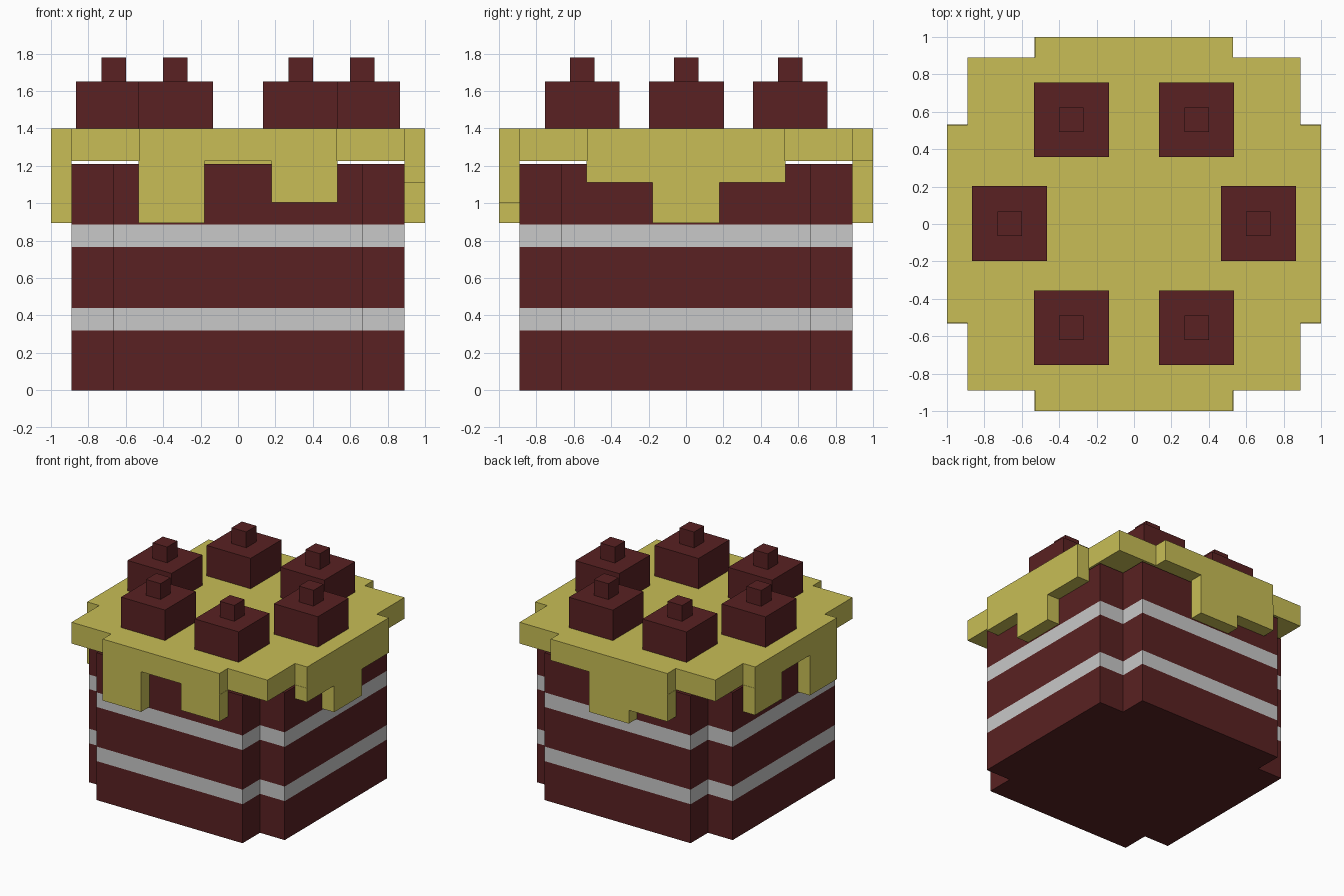
import bpy, bmesh

if "Cube" in bpy.data.objects:
    bpy.data.objects.remove(bpy.data.objects["Cube"])


def material(name, r, g, b):
    m = bpy.data.materials.new(name)
    m.diffuse_color = (r, g, b, 1)
    m.use_nodes = True
    m.node_tree.nodes["Principled BSDF"].inputs["Base Color"].default_value = m.diffuse_color
    return m


CHOCOLATE = material("chocolate_brown", 0.100, 0.0155, 0.0160)
CREAM = material("cream_white", 0.578, 0.578, 0.578)
ICING = material("yellow_icing", 0.580, 0.515, 0.092)


def finish(bm, name, mats):
    bmesh.ops.recalc_face_normals(bm, faces=bm.faces)
    me = bpy.data.meshes.new(name)
    bm.to_mesh(me)
    bm.free()
    for m in mats:
        me.materials.append(m)
    ob = bpy.data.objects.new(name, me)
    bpy.context.collection.objects.link(ob)
    return ob


def prism(name, quarter, levels, mats, stripes=None):
    """Stack a stepped outline (first quadrant points, mirrored) through z levels."""
    q = quarter
    outline = (q + [(-x, y) for x, y in reversed(q)]
               + [(-x, -y) for x, y in q] + [(x, -y) for x, y in reversed(q)])
    bm = bmesh.new()
    rings = [[bm.verts.new((x, y, z)) for x, y in outline] for z in levels]
    n = len(outline)
    bm.faces.new(rings[0])
    bm.faces.new(rings[-1])
    for k in range(len(rings) - 1):
        for i in range(n):
            j = (i + 1) % n
            f = bm.faces.new((rings[k][i], rings[k][j], rings[k + 1][j], rings[k + 1][i]))
            f.material_index = stripes[k] if stripes else 0
    return finish(bm, name, mats)


def add_box(bm, x0, x1, y0, y1, z0, z1):
    vs = bmesh.ops.create_cube(bm, size=1)["verts"]
    for v in vs:
        v.co = (x1 if v.co.x > 0 else x0, y1 if v.co.y > 0 else y0, z1 if v.co.z > 0 else z0)


# Sponge body with two cream filling layers
prism("cake_body", [(0.89, 0.665), (0.665, 0.665), (0.665, 0.89)],
      [0, 0.32, 0.44, 0.765, 0.885, 1.21], [CHOCOLATE, CREAM], [0, 1, 0, 1, 0])

# Icing slab, floating a hair above the sponge
SLAB = 1.225
prism("icing_top", [(1, 0.53), (0.89, 0.53), (0.89, 0.89), (0.53, 0.89), (0.53, 1)],
      [SLAB, 1.40], [ICING])

# Icing drips: bottom height for each third of a side, from negative to positive axis
EDGES = [-0.532, -0.18, 0.18, 0.532]
DRIPS = {
    "front": [0.895, None, 1.005],
    "back": [1.005, 0.895, None],
    "right": [1.112, 0.895, 1.112],
    "left": [0.895, None, 1.005],
}
for side, bottoms in DRIPS.items():
    bm = bmesh.new()
    near, far = (-1, -0.89) if side in ("front", "left") else (0.89, 1)
    for i, z in enumerate(bottoms):
        if z is None:
            continue
        a, b = EDGES[i], EDGES[i + 1]
        if side in ("front", "back"):
            add_box(bm, a, b, near, far, z, SLAB)
        else:
            add_box(bm, near, far, a, b, z, SLAB)
    finish(bm, side + "_icing_drips", [ICING])

# Six chocolate toppings, each a block with a small tip
centres = [(sx * x, y) for sx in (-1, 1) for x, y in ((0.335, 0.557), (0.665, 0.002), (0.335, -0.555))]
for i, (x, y) in enumerate(centres):
    bm = bmesh.new()
    for half, z0, z1 in ((0.2, 1.40, 1.65), (0.066, 1.65, 1.78)):
        add_box(bm, x - half, x + half, y - half, y + half, z0, z1)
    finish(bm, f"topping_{i + 1}", [CHOCOLATE])
